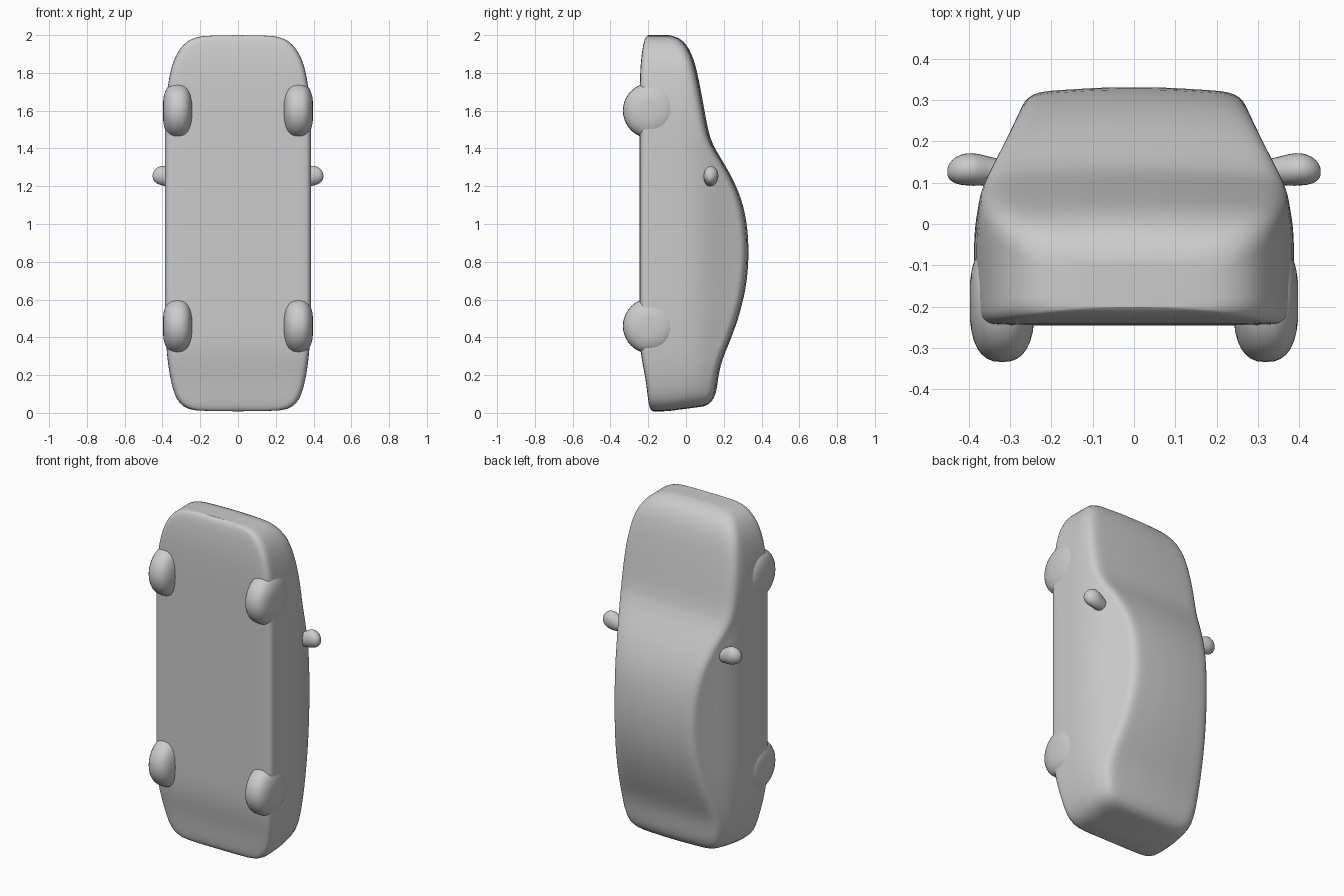
import bpy, bmesh, math
from mathutils import Vector

if "Cube" in bpy.data.objects:
    bpy.data.objects.remove(bpy.data.objects["Cube"])

grey = bpy.data.materials.new("plain grey")
grey.diffuse_color = (0.6, 0.6, 0.6, 1)
grey.use_nodes = True
grey.node_tree.nodes["Principled BSDF"].inputs["Base Color"].default_value = grey.diffuse_color


def finish(name, bm, levels=0):
    bmesh.ops.recalc_face_normals(bm, faces=bm.faces)
    me = bpy.data.meshes.new(name)
    bm.to_mesh(me)
    bm.free()
    me.materials.append(grey)
    for p in me.polygons:
        p.use_smooth = True
    ob = bpy.data.objects.new(name, me)
    bpy.context.collection.objects.link(ob)
    if levels:
        m = ob.modifiers.new("smooth", 'SUBSURF')
        m.levels = m.render_levels = levels
    return ob


def width_factor(y):
    # cabin leans inward above the belt line
    pts = [(-1, 1), (-0.02, 1), (0.08, 0.96), (0.2, 0.80), (0.34, 0.63)]
    for (a, fa), (b, fb) in zip(pts, pts[1:]):
        if y <= b:
            return fa + (fb - fa) * (y - a) / (b - a)
    return pts[-1][1]


def section(z, w, yb, yt):
    # right half outline from floor centre to roof centre
    h = yt - yb
    r = min(0.055, h * 0.3, w * 0.4)
    rb = r * 0.65
    half = [(0, yb), (w * 0.35, yb), (w * 0.65, yb)]
    for i in range(4):
        a = math.radians(30 * i)
        half.append((w - rb + rb * math.sin(a), yb + rb - rb * math.cos(a)))
    y0, y1 = yb + rb, yt - r
    for i in range(1, 8):
        y = y0 + (y1 - y0) * i / 7
        half.append((w * width_factor(y), y))
    xe = half[-1][0]
    for i in range(1, 4):
        a = math.radians(28 * i)
        half.append((xe - r * 1.2 * (1 - math.cos(a)), y1 + r * 0.85 * math.sin(a)))
    xt = half[-1][0]
    half += [(xt * 0.7, yt - 0.005), (xt * 0.35, yt), (0, yt)]
    ring = half + [(-x, y) for x, y in half[-2:0:-1]]
    # tail panel slopes slightly forward toward its upper edge
    lean = 0.14 * max(0, 1 - z / 0.2)
    return [Vector((x, y, z + lean * max(0, y + 0.1))) for x, y in ring]


# car body, lofted from tail to nose: z, half width, floor y, top y
stations = [
    (0.008, 0.20, -0.175, 0.09), (0.018, 0.265, -0.190, 0.125),
    (0.05, 0.312, -0.198, 0.148), (0.10, 0.338, -0.204, 0.162),
    (0.18, 0.358, -0.214, 0.170), (0.25, 0.369, -0.228, 0.182),
    (0.32, 0.377, -0.240, 0.207), (0.40, 0.382, -0.245, 0.241),
    (0.50, 0.386, -0.245, 0.277), (0.60, 0.387, -0.245, 0.304),
    (0.70, 0.387, -0.245, 0.323), (0.82, 0.387, -0.245, 0.332),
    (0.92, 0.387, -0.245, 0.330), (1.02, 0.387, -0.245, 0.320),
    (1.12, 0.387, -0.245, 0.298), (1.22, 0.387, -0.245, 0.258),
    (1.32, 0.387, -0.245, 0.203), (1.42, 0.387, -0.245, 0.138),
    (1.50, 0.387, -0.245, 0.116), (1.60, 0.385, -0.245, 0.098),
    (1.70, 0.377, -0.245, 0.080), (1.80, 0.360, -0.243, 0.060),
    (1.87, 0.340, -0.238, 0.042), (1.93, 0.308, -0.230, 0.016),
    (1.97, 0.268, -0.222, -0.015), (1.99, 0.222, -0.213, -0.050),
    (2.0, 0.16, -0.200, -0.090),
]
bm = bmesh.new()
rings = [[bm.verts.new(p) for p in section(*s)] for s in stations]
n = len(rings[0])
for a, b in zip(rings, rings[1:]):
    for i in range(n):
        bm.faces.new((a[i], a[(i + 1) % n], b[(i + 1) % n], b[i]))
for end in (rings[0], rings[-1]):
    # end panels as strips between floor and roof
    for i in range(n // 2):
        quad = [end[i], end[i + 1], end[(n - i - 1) % n], end[(n - i) % n]]
        quad = list(dict.fromkeys(quad))
        if len(quad) > 2:
            bm.faces.new(quad)
finish("car_body", bm, 1)


def soft_power(v, e):
    return math.copysign(abs(v) ** e, v)


def wheel(name, side, z):
    # rounded wheel, revolved about the x axis
    bm = bmesh.new()
    rows = []
    for i in range(1, 16):
        t = math.pi * i / 16
        x = 0.079 * soft_power(math.cos(t), 0.8)
        r = 0.147 * soft_power(math.sin(t), 0.72)
        rows.append([bm.verts.new((side * (0.319 + x), -0.187 + r * math.cos(k * math.pi / 20),
                                   z + r * math.sin(k * math.pi / 20))) for k in range(40)])
    for a, b in zip(rows, rows[1:]):
        for k in range(40):
            bm.faces.new((a[k], a[(k + 1) % 40], b[(k + 1) % 40], b[k]))
    bm.faces.new(rows[0])
    bm.faces.new(rows[-1])
    finish(name, bm)


def mirror(name, side):
    # tapered pod running from the door pillar to a rounded outer end
    path = [(0.30, 0.125, 1.235, 0.030, 0.035), (0.345, 0.128, 1.24, 0.034, 0.042),
            (0.375, 0.131, 1.252, 0.041, 0.056), (0.405, 0.133, 1.257, 0.042, 0.055),
            (0.432, 0.130, 1.256, 0.035, 0.044), (0.448, 0.127, 1.254, 0.020, 0.025),
            (0.452, 0.126, 1.254, 0.008, 0.010)]
    bm = bmesh.new()
    rows = [[bm.verts.new((side * x, y + ry * math.cos(k * math.pi / 6),
                           z + rz * math.sin(k * math.pi / 6))) for k in range(12)]
            for x, y, z, ry, rz in path]
    for a, b in zip(rows, rows[1:]):
        for k in range(12):
            bm.faces.new((a[k], a[(k + 1) % 12], b[(k + 1) % 12], b[k]))
    bm.faces.new(rows[0])
    bm.faces.new(rows[-1])
    finish(name, bm, 1)


for side, label in ((1, "right"), (-1, "left")):
    wheel("front_wheel_" + label, side, 1.60)
    wheel("rear_wheel_" + label, side, 0.46)
    mirror("side_mirror_" + label, side)
